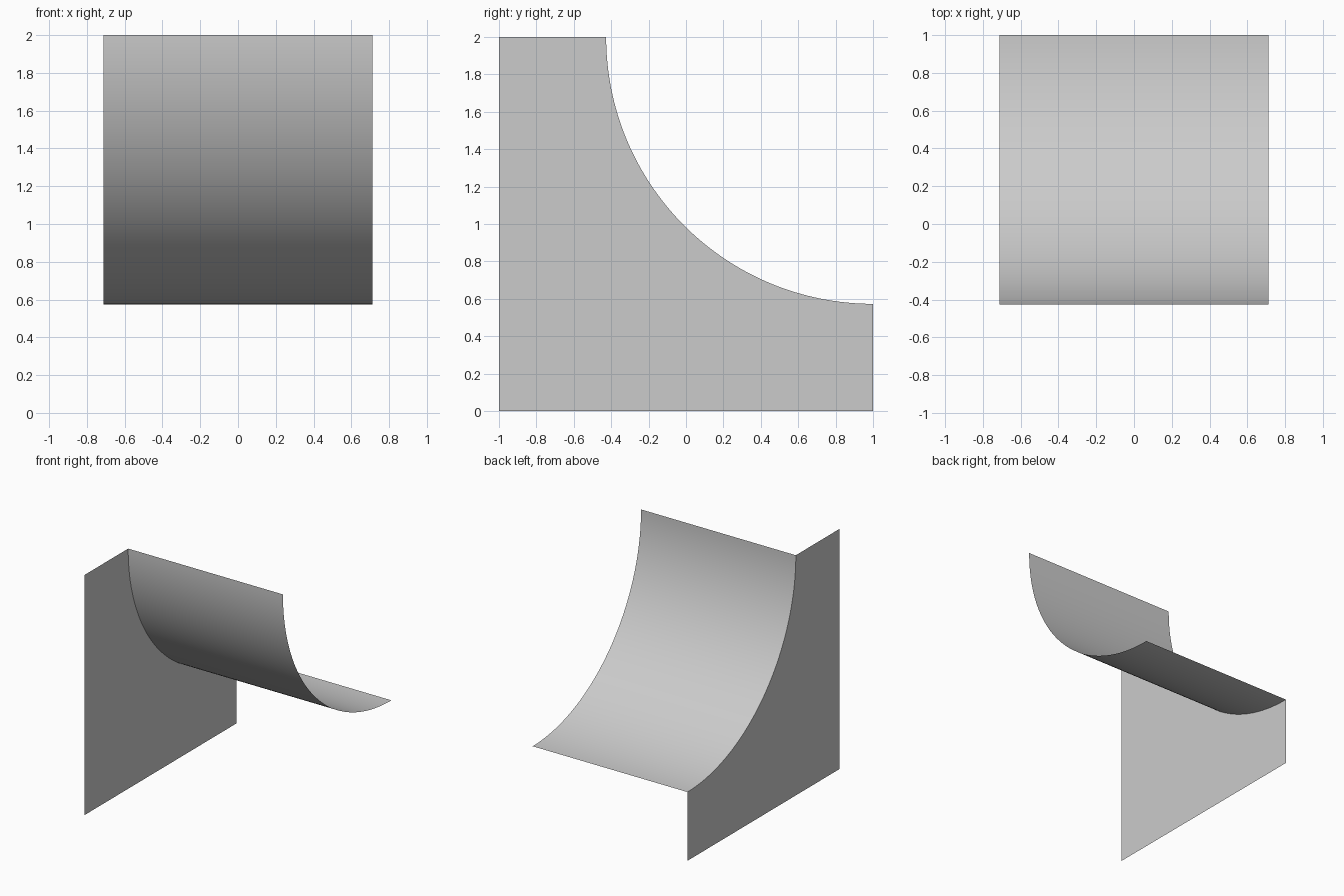
import bpy, math

if "Cube" in bpy.data.objects:
    bpy.data.objects.remove(bpy.data.objects["Cube"])

HALF_W = 0.713   # half width of the ramp
R = 1.427        # radius of the quarter-pipe curve
STEPS = 64

# Quarter-circle profile in (y, z), from the top lip down to the front lip
profile = []
for i in range(STEPS + 1):
    a = math.pi / 2 * i / STEPS
    profile.append((1 - R * math.cos(a), 2 - R * math.sin(a)))


def make_object(name, verts, faces):
    mesh = bpy.data.meshes.new(name)
    mesh.from_pydata(verts, [], faces)
    mesh.update()
    obj = bpy.data.objects.new(name, mesh)
    bpy.context.collection.objects.link(obj)
    return obj


# Curved riding surface: a thin sheet swept along x
verts = [(x, y, z) for y, z in profile for x in (-HALF_W, HALF_W)]
faces = [(2 * i, 2 * i + 2, 2 * i + 3, 2 * i + 1) for i in range(STEPS)]
sheet = make_object("curved_ramp_surface", verts, faces)
sheet.data.polygons.foreach_set("use_smooth", [True] * STEPS)

# Flat side panel on the left, cut to the same curve
outline = [(-1, 2), (-1, 0), (1, 0)] + profile[::-1]
panel = [(-HALF_W, y, z) for y, z in outline]
make_object("side_panel", panel, [tuple(reversed(range(len(panel))))])
